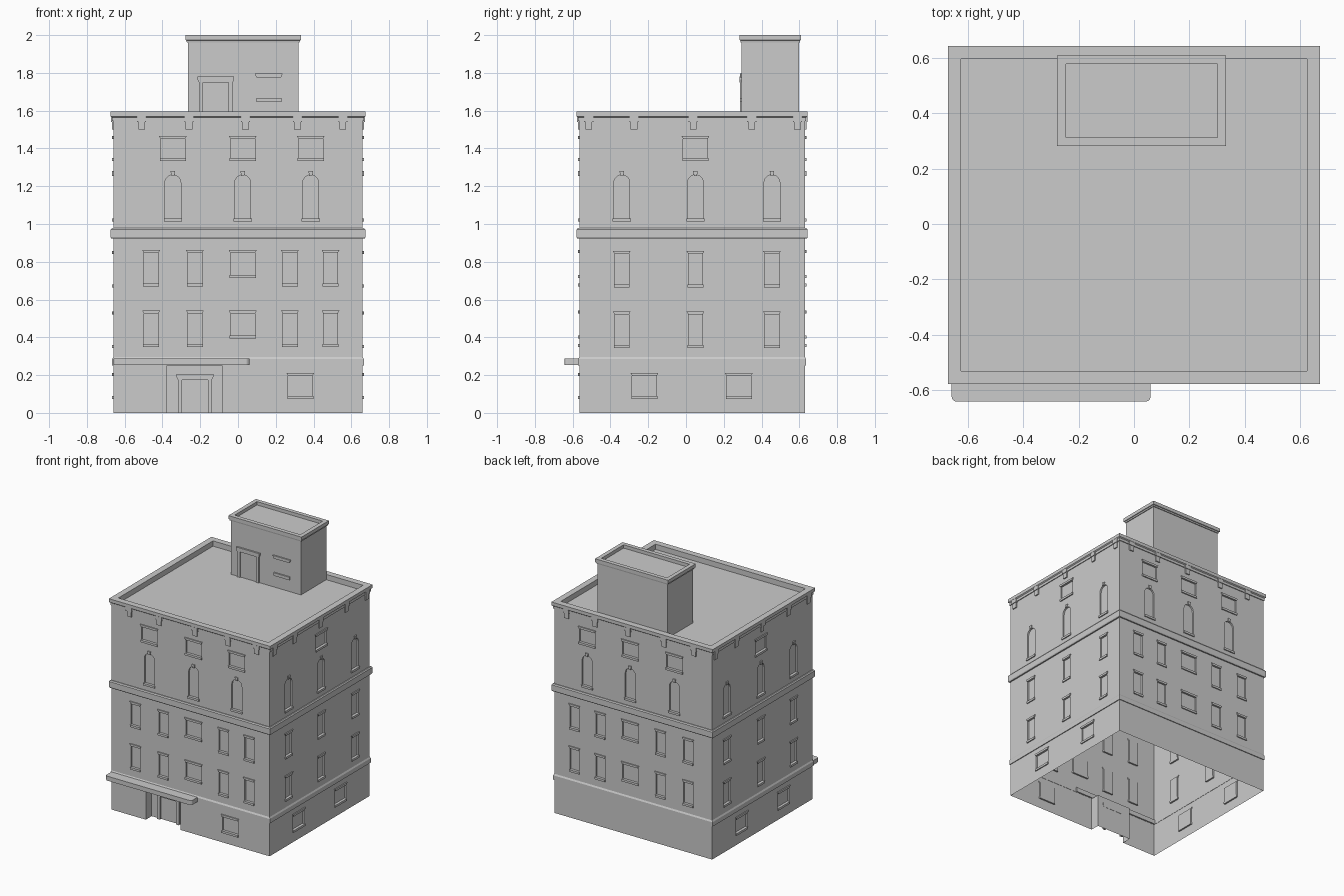
import bpy, bmesh, math
from mathutils import Vector

if "Cube" in bpy.data.objects:
    bpy.data.objects.remove(bpy.data.objects["Cube"])

X, Y0, Y1 = 0.66, -0.565, 0.63
SIDES = {  # along-wall axis, outward normal, wall distance
    "front": (Vector((1, 0, 0)), Vector((0, -1, 0)), -Y0),
    "back": (Vector((1, 0, 0)), Vector((0, 1, 0)), Y1),
    "right": (Vector((0, 1, 0)), Vector((1, 0, 0)), X),
    "left": (Vector((0, 1, 0)), Vector((-1, 0, 0)), X),
    "hut": (Vector((1, 0, 0)), Vector((0, -1, 0)), -0.295),
}


def finish(bm, name):
    bmesh.ops.recalc_face_normals(bm, faces=bm.faces)
    me = bpy.data.meshes.new(name)
    bm.to_mesh(me)
    bm.free()
    ob = bpy.data.objects.new(name, me)
    bpy.context.collection.objects.link(ob)
    return ob


def loft(bm, a, b):
    va, vb = [bm.verts.new(p) for p in a], [bm.verts.new(p) for p in b]
    n = len(va)
    bm.faces.new(va)
    bm.faces.new(vb[::-1])
    for i in range(n):
        j = (i + 1) % n
        bm.faces.new((va[i], vb[i], vb[j], va[j]))


def prism(bm, side, outline, d0, d1):
    u, n, w = SIDES[side]
    pts = [u * a + Vector((0, 0, z)) for a, z in outline]
    loft(bm, [p + n * (w + d0) for p in pts], [p + n * (w + d1) for p in pts])


def rect(a0, a1, z0, z1):
    return [(a0, z0), (a1, z0), (a1, z1), (a0, z1)]


def box(bm, x0, x1, y0, y1, z0, z1):
    loft(bm, [(x, y, z0) for x, y in rect(x0, x1, y0, y1)],
         [(x, y, z1) for x, y in rect(x0, x1, y0, y1)])


def ring(name, x0, x1, y0, y1, profile):
    """Sweep a closed (outset, z) profile round a rectangle."""
    bm = bmesh.new()
    loops = [[bm.verts.new(p) for p in rect3]
             for rect3 in ([(x, y, z) for x, y in rect(x0 - o, x1 + o, y0 - o, y1 + o)]
                           for o, z in profile)]
    for k in range(len(loops)):
        a, b = loops[k], loops[(k + 1) % len(loops)]
        for i in range(4):
            j = (i + 1) % 4
            bm.faces.new((a[i], a[j], b[j], b[i]))
    return finish(bm, name)


cut, trim = bmesh.new(), bmesh.new()
DEPTH = 0.012


def lintel(bm, side, c, h, z, t=0.016, d=0.008):
    prism(bm, side, [(c - h, z - t), (c + h, z - t), (c + h + 0.009, z), (c - h - 0.009, z)], -0.005, d)


def window(side, c, h, z0, z1):
    prism(cut, side, rect(c - h, c + h, z0, z1), -DEPTH, 0.05)
    lintel(trim, side, c, h, z1 + 0.012)
    prism(trim, side, rect(c - h - 0.004, c + h + 0.004, z0 - 0.016, z0), -DEPTH, 0.008)


def arched(side, c, h, z0, z1):
    arc = [(c + r * math.cos(t), z1 - h + r * math.sin(t))
           for r, t in [(h, math.pi * i / 10) for i in range(11)]]
    prism(cut, side, [(c - h, z0), (c + h, z0)] + arc, -DEPTH, 0.05)
    prism(trim, side, rect(c - h - 0.006, c + h + 0.006, z0 - 0.016, z0), -DEPTH, 0.008)
    prism(trim, side, [(c - 0.008, z1 - 0.005), (c + 0.008, z1 - 0.005),
                       (c + 0.012, z1 + 0.02), (c - 0.012, z1 + 0.02)], -0.005, 0.008)


# windows, front and back
for s in ("front", "back"):
    for zt in (0.53, 0.85):
        for c in (-0.46, -0.228, 0.275, 0.49):
            window(s, c, 0.038, zt - 0.165, zt)
        window(s, 0.025, 0.065, zt - 0.12, zt)
    for c in (-0.345, 0.025, 0.385):
        window(s, c, 0.065, 1.35, 1.455)
        arched(s, c, 0.042, 1.03, 1.26)
window("front", 0.33, 0.065, 0.09, 0.2)

# windows, left and right
for s in ("right", "left"):
    for c in (-0.34, 0.05, 0.455):
        for zt in (0.525, 0.845):
            window(s, c, 0.038, zt - 0.165, zt)
        arched(s, c, 0.042, 1.03, 1.26)
    window(s, 0.05, 0.065, 1.35, 1.455)
    for c in (-0.22, 0.28):
        window(s, c, 0.065, 0.09, 0.2)

# entrance recess
prism(cut, "front", rect(-0.375, -0.085, -0.1, 0.25), -0.07, 0.05)
finish(trim, "window_trim")

# hollow wall shell, open underneath
bm = bmesh.new()
box(bm, -X, X, Y0, Y1, 0, 1.555)
walls = finish(bm, "walls")
cutter = finish(cut, "cutter")
cutter.hide_render = True
mod = walls.modifiers.new("openings", 'BOOLEAN')
mod.object, mod.operation, mod.solver = cutter, 'DIFFERENCE', 'EXACT'
bpy.context.view_layer.objects.active = walls
bpy.ops.object.modifier_apply(modifier=mod.name)
bpy.data.objects.remove(cutter)
bm = bmesh.new()
bm.from_mesh(walls.data)
bmesh.ops.delete(bm, geom=[f for f in bm.faces if all(abs(v.co.z) < 1e-4 for v in f.verts)],
                 context='FACES')
bm.to_mesh(walls.data)
bm.free()


def door(bm, side, c, h, z0, z1, d0, d1):
    """Frame of two jambs and a flared head."""
    for e in (-1, 1):
        a, b = sorted((c + e * h, c + e * (h - 0.022)))
        prism(bm, side, rect(a, b, z0, z1 - 0.03), d0, d1)
    prism(bm, side, [(c - h, z1 - 0.03), (c + h, z1 - 0.03), (c + h + 0.007, z1 - 0.015), (c + h + 0.007, z1),
                     (c - h - 0.007, z1), (c - h - 0.007, z1 - 0.015)], d0, d1 + 0.004)


bm = bmesh.new()
door(bm, "front", -0.228, 0.09, 0, 0.205, -0.072, -0.055)
finish(bm, "entrance_frame")

# canopy with rounded outer corners
bm = bmesh.new()
r = 0.018
plan = [(-X, Y0 + 0.01)]
for cx, t0 in ((-X + r, 180), (0.06 - r, 270)):
    plan += [(cx + r * math.cos(math.radians(t0 + k)), -0.643 + r + r * math.sin(math.radians(t0 + k)))
             for k in (0, 30, 60, 90)]
plan.append((0.06, Y0 + 0.01))
loft(bm, [(x, y, 0.253) for x, y in plan], [(x, y, 0.287) for x, y in plan])
finish(bm, "entrance_canopy")

# string courses and cornice
ring("ground_band", -X, X, Y0, Y1, [(-0.002, 0.252), (0.006, 0.252), (0.006, 0.285), (-0.002, 0.3)])
ring("middle_band", -X, X, Y0, Y1, [(-0.002, 0.922), (0.01, 0.922), (0.014, 0.93), (0.014, 0.97),
                                    (0.008, 0.978), (-0.002, 0.978)])
ring("cornice", -X, X, Y0, Y1, [(-0.002, 1.545), (0.006, 1.545), (0.006, 1.564), (0.014, 1.57),
                                (0.014, 1.595), (-0.033, 1.595), (-0.033, 1.55)])

# corbels under the cornice
bm = bmesh.new()
for s, places in (("front", (-0.51, -0.26, 0.04, 0.315, 0.555)), ("right", (-0.515, -0.275, 0.038, 0.348, 0.59))):
    for side in (s, {"front": "back", "right": "left"}[s]):
        for c in places:
            prism(bm, side, rect(c - 0.018, c + 0.018, 1.5, 1.545), -0.002, 0.008)
            prism(bm, side, rect(c - 0.024, c + 0.024, 1.54, 1.572), -0.002, 0.013)
finish(bm, "corbels")

# rooftop stair hut
HX0, HX1, HY0, HY1 = -0.265, 0.32, 0.295, 0.597
bm = bmesh.new()
box(bm, HX0, HX1, HY0, HY1, 1.555, 1.975)
finish(bm, "roof_hut")
ring("roof_hut_cap", HX0, HX1, HY0, HY1, [(-0.002, 1.962), (0.006, 1.962), (0.008, 1.972), (0.013, 1.974),
                                          (0.013, 2.0), (-0.018, 2.0), (-0.018, 1.97)])
bm = bmesh.new()
door(bm, "hut", -0.117, 0.09, 1.555, 1.78, -0.003, 0.009)
lintel(bm, "hut", 0.163, 0.065, 1.797, 0.022, 0.01)
prism(bm, "hut", rect(0.097, 0.229, 1.645, 1.668), -0.003, 0.01)
finish(bm, "roof_hut_trim")
